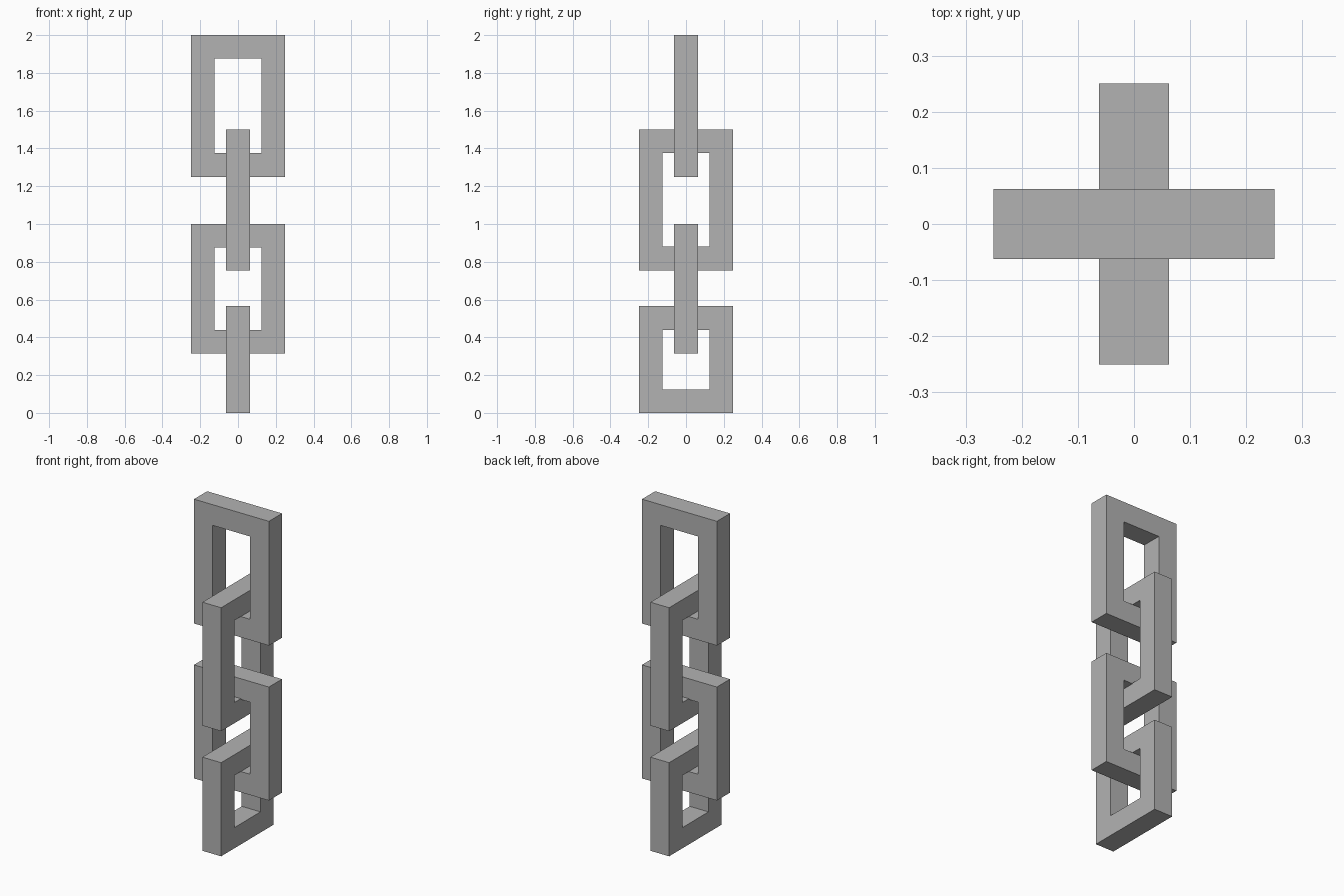
import bpy
import bmesh
import math
from mathutils import Matrix

if "Cube" in bpy.data.objects:
    bpy.data.objects.remove(bpy.data.objects["Cube"])

BAR = 0.125        # thickness of every link
HALF_WIDTH = 0.25

steel = bpy.data.materials.new("grey_steel")
steel.diffuse_color = (0.45, 0.45, 0.45, 1)
steel.use_nodes = True
steel.node_tree.nodes["Principled BSDF"].inputs["Base Color"].default_value = steel.diffuse_color


def rectangle(half_width, bottom, top):
    return [(-half_width, bottom), (half_width, bottom), (half_width, top), (-half_width, top)]


def chain_link(name, bottom, top, turned):
    """Square-cut rectangular ring, optionally turned a quarter about z."""
    outer = rectangle(HALF_WIDTH, bottom, top)
    inner = rectangle(HALF_WIDTH - BAR, bottom + BAR, top - BAR)
    bm = bmesh.new()
    # Four cross-section corners swept round the four frame corners
    sections = []
    for (ox, oz), (ix, iz) in zip(outer, inner):
        corners = [(ox, -BAR / 2, oz), (ix, -BAR / 2, iz), (ix, BAR / 2, iz), (ox, BAR / 2, oz)]
        sections.append([bm.verts.new(c) for c in corners])
    for i in range(4):
        a, b = sections[i], sections[(i + 1) % 4]
        for j in range(4):
            k = (j + 1) % 4
            bm.faces.new((a[j], b[j], b[k], a[k]))
    if turned:
        bm.transform(Matrix.Rotation(math.pi / 2, 4, 'Z'))
    bmesh.ops.recalc_face_normals(bm, faces=bm.faces)
    mesh = bpy.data.meshes.new(name)
    bm.to_mesh(mesh)
    bm.free()
    mesh.materials.append(steel)
    bpy.context.collection.objects.link(bpy.data.objects.new(name, mesh))


# Interlocking links, alternating direction down the chain
chain_link("top_link", 1.25, 2.0, False)
chain_link("upper_middle_link", 0.755, 1.5, True)
chain_link("lower_middle_link", 0.315, 1.0, False)
chain_link("bottom_link", 0.0, 0.565, True)
